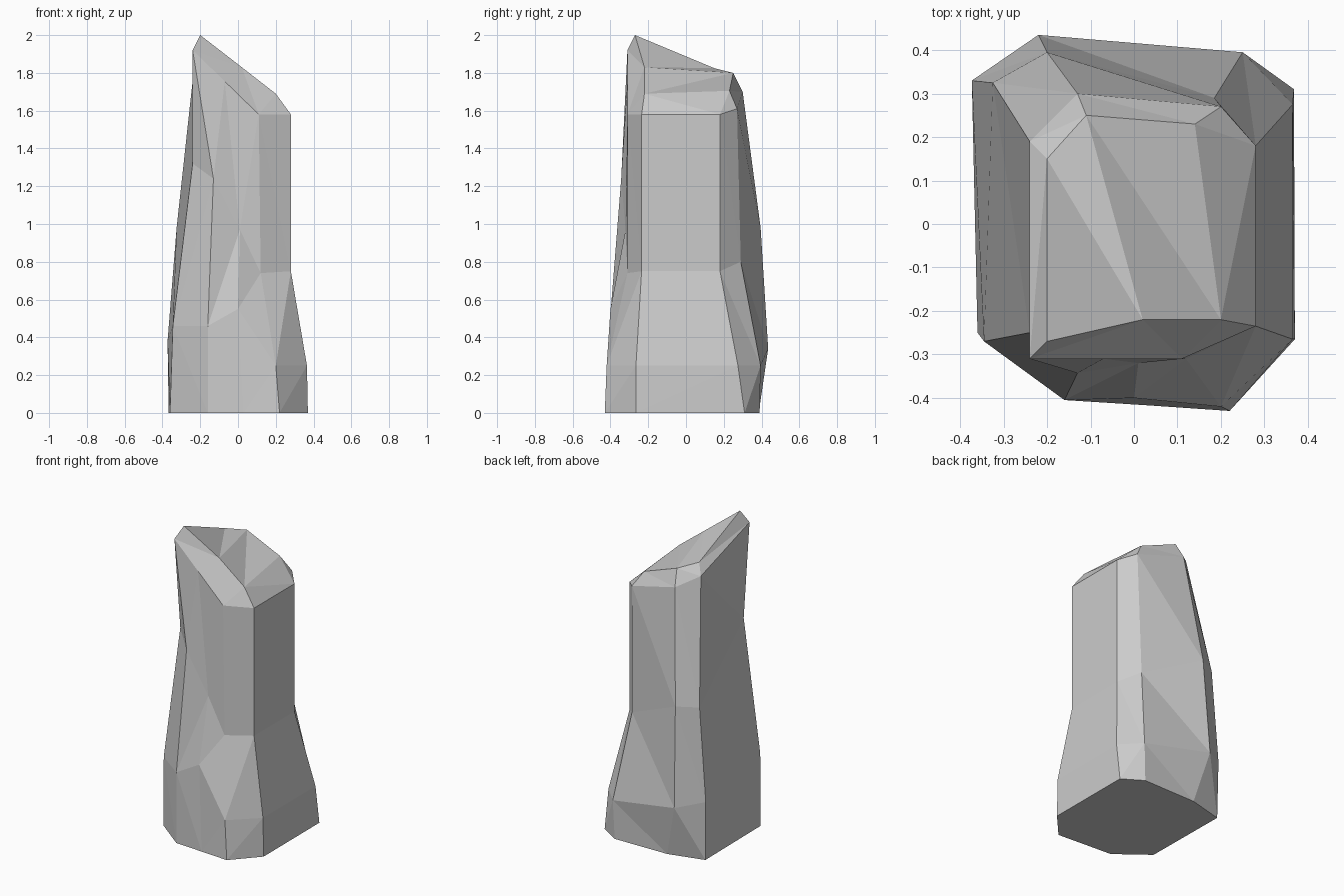
import bpy, bmesh

if "Cube" in bpy.data.objects:
    bpy.data.objects.remove(bpy.data.objects["Cube"])

# Vertical ridges of the stone, counter-clockwise from the left-front corner, each from base to rim
ridges = [
    [(-.36, -.25, 0), (-.345, -.27, .46), (-.24, -.25, 1.32), (-.24, -.31, 1.92)],
    [(-.16, -.405, 0), (-.16, -.405, .46), (-.13, -.343, 1.24), (-.24, -.31, 1.92)],
    [(.03, -.417, 0), (0, -.40, .55), (.01, -.32, .97), (-.07, -.31, 1.755)],
    [(.22, -.43, 0), (.20, -.42, .25), (.12, -.31, .74), (.11, -.31, 1.58)],
    [(.37, -.265, 0), (.365, -.265, .25), (.28, -.235, .75), (.28, -.235, 1.58)],
    [(.368, .31, 0), (.365, .275, .25), (.28, .18, .75), (.28, .18, 1.58)],
    [(.24, .39, 0), (.25, .395, .25), (.185, .29, .80), (.20, .27, 1.61)],
    [(-.135, .385, 0), (-.22, .435, .34), (-.20, .395, .98), (-.13, .30, 1.70)],
    [(-.367, .325, 0), (-.373, .33, .38), (-.325, .325, .98), (-.24, .19, 1.76)],
]
# Slanted crown corners, and which one each ridge's bevel runs up to
crown = [(-.20, -.27, 2), (.02, -.22, 1.83), (.20, -.22, 1.69),
         (.14, .23, 1.705), (-.11, .25, 1.80), (-.20, .15, 1.825)]
crown_of = [0, 0, 1, 2, 2, 3, 3, 4, 5]

bm = bmesh.new()
cols = [[bm.verts.new(p) for p in r] for r in ridges]
tops = [bm.verts.new(p) for p in crown]
for col, k in zip(cols, crown_of):
    col.append(tops[k])


def patch(*verts):
    """Face from the given corners; coincident corners are dropped."""
    unique = list(dict.fromkeys(verts))
    if len(unique) > 2:
        bm.faces.new(unique)


# Sides and crown bevel
n = len(cols)
for i in range(n):
    a, b = cols[i], cols[(i + 1) % n]
    for j in range(4):
        patch(a[j], b[j], b[j + 1], a[j + 1])

# Sloping crown (fan from its back-left corner region) and flat base
for tri in ((0, 1, 5), (1, 4, 5), (1, 2, 4), (2, 3, 4)):
    patch(*[tops[k] for k in tri])
patch(*[c[0] for c in reversed(cols)])

bmesh.ops.remove_doubles(bm, verts=bm.verts, dist=.001)
bmesh.ops.triangulate(bm, faces=bm.faces[:])
bmesh.ops.recalc_face_normals(bm, faces=bm.faces)

mesh = bpy.data.meshes.new("rock_pillar")
bm.to_mesh(mesh)
bm.free()
bpy.context.collection.objects.link(bpy.data.objects.new("rock_pillar", mesh))
